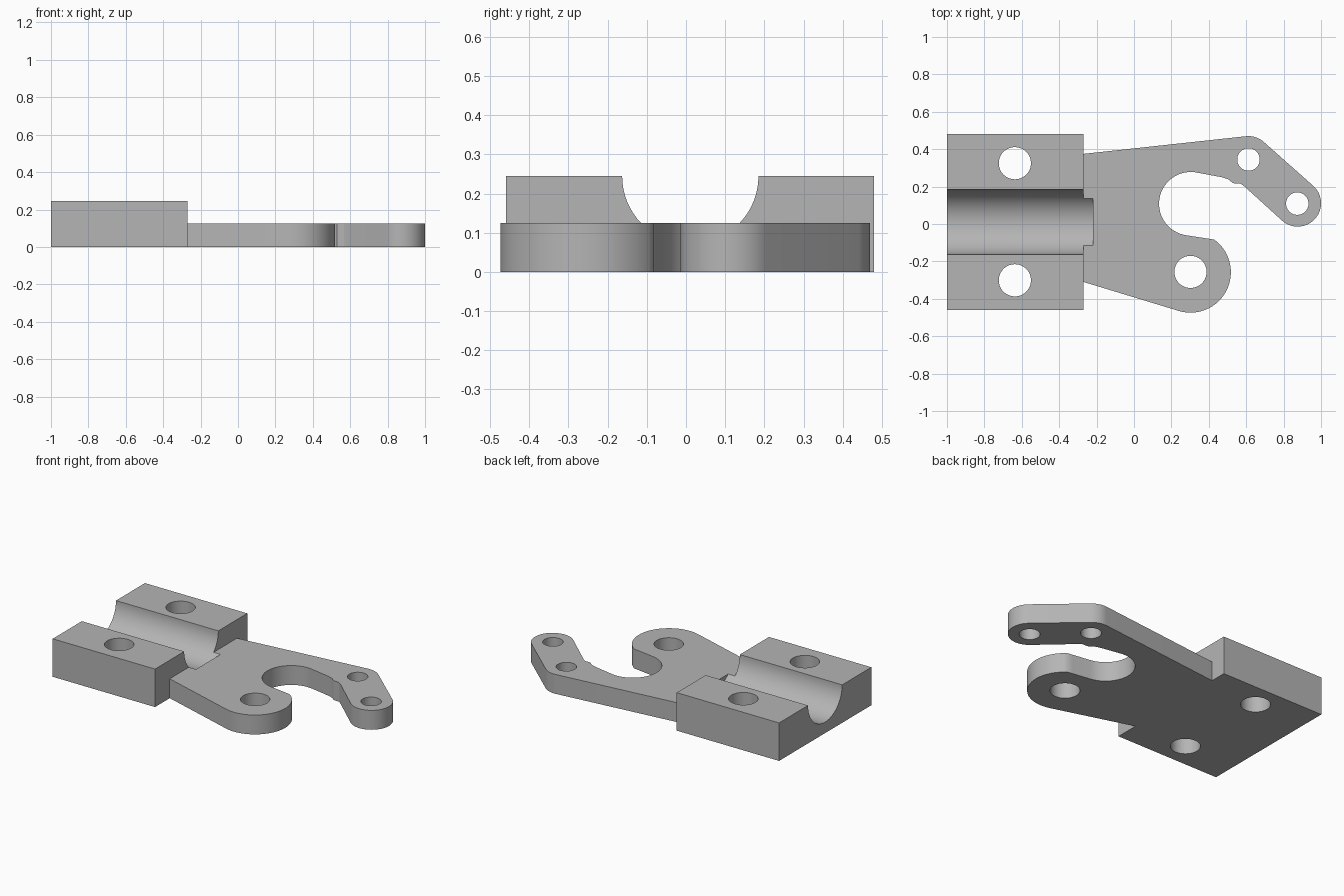
import bpy
import bmesh
from math import cos, sin, radians, pi
from mathutils import Matrix, Vector

default = bpy.data.objects.get("Cube")
if default:
    bpy.data.objects.remove(default, do_unlink=True)

PLATE_H, BLOCK_H = 0.125, 0.245
BLOCK_X0, BLOCK_X1 = -1.0, -0.27
BLOCK_Y0, BLOCK_Y1 = -0.46, 0.48

metal = bpy.data.materials.new("plain_grey")
metal.use_nodes = True
grey = (0.46, 0.46, 0.46, 1)
metal.diffuse_color = grey
metal.node_tree.nodes["Principled BSDF"].inputs["Base Color"].default_value = grey


def make_object(name, bm):
    bmesh.ops.recalc_face_normals(bm, faces=bm.faces)
    mesh = bpy.data.meshes.new(name)
    bm.to_mesh(mesh)
    bm.free()
    mesh.materials.append(metal)
    obj = bpy.data.objects.new(name, mesh)
    bpy.context.collection.objects.link(obj)
    return obj


def prism(name, outline, height):
    bm = bmesh.new()
    face = bm.faces.new([bm.verts.new((x, y, 0)) for x, y in outline])
    top = bmesh.ops.extrude_face_region(bm, geom=[face])["geom"]
    verts = [v for v in top if isinstance(v, bmesh.types.BMVert)]
    bmesh.ops.translate(bm, verts=verts, vec=(0, 0, height))
    return make_object(name, bm)


def cylinder(name, center, radius, depth, along_x=False):
    bm = bmesh.new()
    turn = Matrix.Rotation(pi / 2, 4, 'Y') if along_x else Matrix()
    bmesh.ops.create_cone(bm, cap_ends=True, segments=64, radius1=radius,
                          radius2=radius, depth=depth,
                          matrix=Matrix.Translation(Vector(center)) @ turn)
    return make_object(name, bm)


def arc(cx, cy, r, start, end):
    n = max(4, int(abs(end - start) / 5))
    angles = [radians(start + (end - start) * i / n) for i in range(n + 1)]
    return [(cx + r * cos(a), cy + r * sin(a)) for a in angles]


def combine(target, other, operation):
    mod = target.modifiers.new(operation.title(), 'BOOLEAN')
    mod.operation = operation
    mod.solver = 'EXACT'
    mod.object = other
    other.hide_render = True
    bpy.context.view_layer.objects.active = target
    bpy.ops.object.modifier_apply(modifier=mod.name)
    bpy.data.objects.remove(other, do_unlink=True)


# Clamp block
bracket = prism("hook_bracket", [(BLOCK_X0, BLOCK_Y0), (BLOCK_X1, BLOCK_Y0),
                                 (BLOCK_X1, BLOCK_Y1), (BLOCK_X0, BLOCK_Y1)], BLOCK_H)

# Hook plate: round lug, open hook, two-hole finger
outline = [(BLOCK_X1, -0.31)]
outline += arc(0.302, -0.258, 0.216, -106.6, 54)
outline += [(0.395, -0.078)]
outline += arc(0.304, 0.108, 0.17, 260, 78)
outline += [(0.47, 0.25), (0.505, 0.238), (0.53, 0.218), (0.567, 0.217), (0.588, 0.203)]
outline += arc(0.875, 0.111, 0.125, -130.5, 48.8)
outline += arc(0.612, 0.347, 0.123, 48.8, 96.2)
outline += [(BLOCK_X1, 0.375)]
combine(bracket, prism("hook_plate", outline, PLATE_H), 'UNION')

# Half-round groove, running slightly into the plate
groove_end = -0.22
groove_len = 0.9
combine(bracket, cylinder("groove_cutter", (groove_end - groove_len / 2, 0.011, BLOCK_H),
                          0.174, groove_len, along_x=True), 'DIFFERENCE')

# Bolt holes and pin holes
for x, y, r in [(-0.637, 0.325, 0.086), (-0.637, -0.301, 0.086),
                (0.302, -0.256, 0.086), (0.612, 0.345, 0.06), (0.873, 0.109, 0.06)]:
    combine(bracket, cylinder("hole_cutter", (x, y, 0.1), r, 0.6), 'DIFFERENCE')

# Smooth curved walls, sharp edges
bpy.ops.object.select_all(action='DESELECT')
bracket.select_set(True)
bpy.context.view_layer.objects.active = bracket
bpy.ops.object.shade_smooth_by_angle(angle=radians(30))
